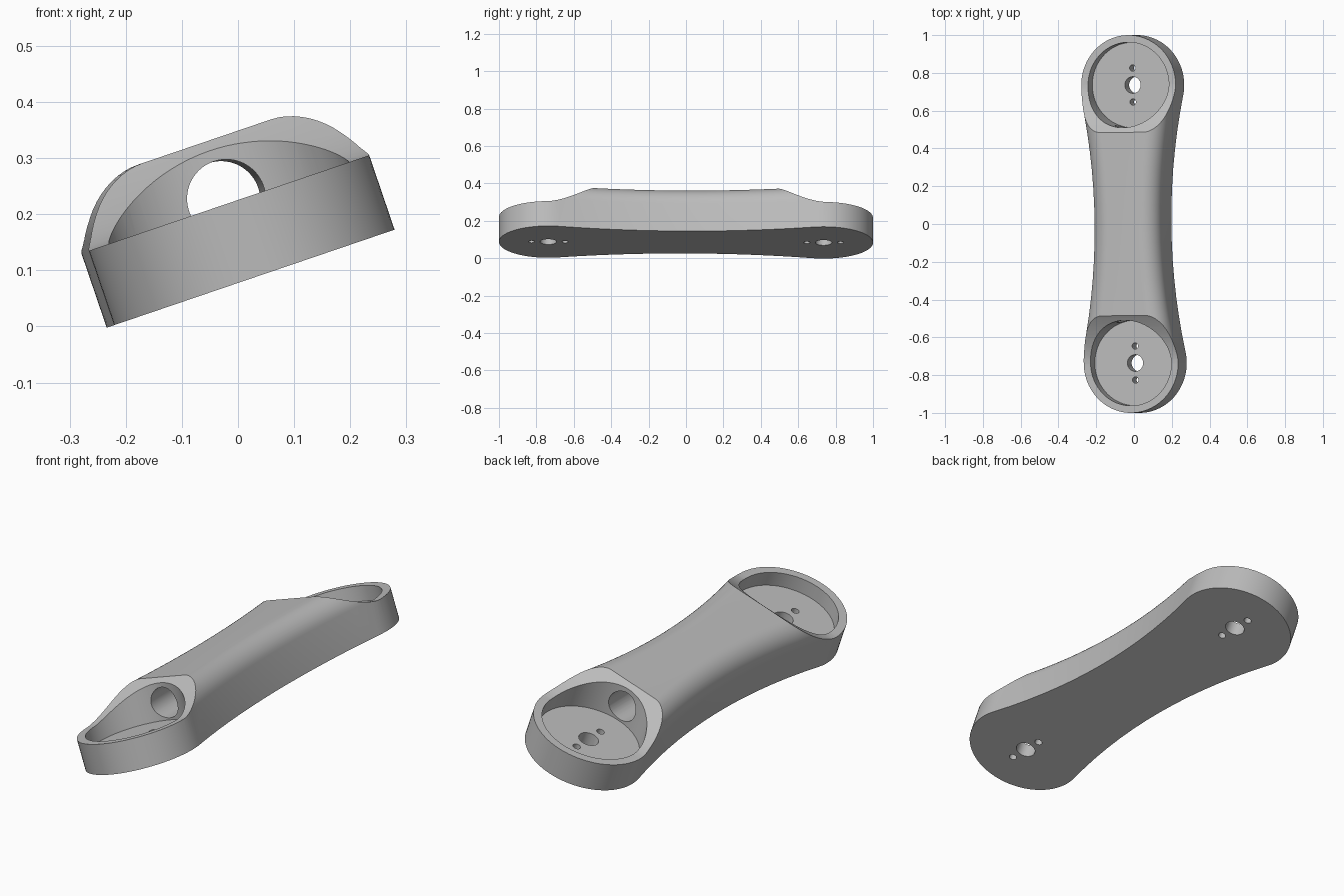
import bpy, bmesh
from math import pi, sin, cos, radians, sqrt, atan2
from mathutils import Matrix

if "Cube" in bpy.data.objects:
    bpy.data.objects.remove(bpy.data.objects["Cube"], do_unlink=True)

END_Y, END_R = 0.736, 0.264      # rounded ends
WAIST = 0.185                    # half width at the middle
TOP, FILLET = 0.257, 0.1         # arm height and rounded shoulders
RIM, FLOOR = 0.14, 0.07          # cup rim and cup floor heights
TILT, TWIST = radians(18.8), 0.0095

grey = bpy.data.materials.new("plain_grey")
grey.use_nodes = True
COLOUR = (0.5, 0.5, 0.5, 1)
grey.diffuse_color = COLOUR
grey.node_tree.nodes["Principled BSDF"].inputs["Base Color"].default_value = COLOUR


def make_object(name, bm):
    bmesh.ops.recalc_face_normals(bm, faces=bm.faces[:])
    mesh = bpy.data.meshes.new(name)
    bm.to_mesh(mesh)
    bm.free()
    mesh.materials.append(grey)
    obj = bpy.data.objects.new(name, mesh)
    bpy.context.collection.objects.link(obj)
    return obj


# Waisted outline: end circles joined by tangent concave side arcs
ARC_R = (END_Y**2 + WAIST**2 - END_R**2) / (2 * (END_R - WAIST))
ARC_X = WAIST + ARC_R
LEAN = atan2(END_Y, ARC_X)


def outline(inset):
    r, big = END_R - inset, ARC_R + inset
    quarter = []
    for i in range(14):
        a = LEAN - 2 * LEAN * i / 14
        quarter.append((ARC_X - big * cos(a), -big * sin(a)))
    for i in range(48):
        a = -LEAN + (pi + 2 * LEAN) * i / 48
        quarter.append((r * cos(a), END_Y + r * sin(a)))
    return quarter + [(-x, -y) for x, y in quarter]


def make_body():
    bm = bmesh.new()
    levels = [(0, 0)]
    for i in range(13):
        a = pi / 2 * i / 12
        levels.append((FILLET * (1 - cos(a)), TOP - FILLET + FILLET * sin(a)))
    rings = [[bm.verts.new((x, y, z)) for x, y in outline(d)] for d, z in levels]
    for low, high in zip(rings, rings[1:]):
        for i in range(len(low)):
            j = (i + 1) % len(low)
            bm.faces.new((low[i], low[j], high[j], high[i]))
    bm.faces.new(rings[0])
    bm.faces.new(rings[-1])
    return make_object("arm_body", bm)


def cylinder(name, radius, y, bottom, top, sides):
    bm = bmesh.new()
    bmesh.ops.create_cone(bm, cap_ends=True, segments=sides, radius1=radius, radius2=radius,
                          depth=top - bottom,
                          matrix=Matrix.Translation((0, y, (bottom + top) / 2)))
    return make_object(name, bm)


def rim_cutter(side):
    # Flat over the cup, then sweeping up to the arm top
    start, reach = 0.74, 0.255
    profile = [(1.2, RIM)]
    for i in range(15):
        t = 1.2 * i / 14
        profile.append((start - reach * t, RIM + (TOP - RIM) * t**1.6))
    profile.append((1.2, profile[-1][1]))
    bm = bmesh.new()
    face = bm.faces.new([bm.verts.new((-0.5, side * y, z)) for y, z in profile])
    new = bmesh.ops.extrude_face_region(bm, geom=[face])["geom"]
    bmesh.ops.translate(bm, vec=(1, 0, 0),
                        verts=[v for v in new if isinstance(v, bmesh.types.BMVert)])
    return make_object("rim_cutter", bm)


body = make_body()

# Cutters for both ends: sloped rim, cup, axle hole and two screw holes
cutters = []
for side in (-1, 1):
    y = side * END_Y
    cutters.append(rim_cutter(side))
    cutters.append(cylinder("cup_cutter", 0.226, y, FLOOR, 0.5, 96))
    cutters.append(cylinder("axle_cutter", 0.044, y, -0.1, 0.12, 40))
    for offset in (-0.09, 0.09):
        cutters.append(cylinder("screw_cutter", 0.017, y + offset, -0.1, 0.12, 20))

# Long bore linking the two cups
bore = cylinder("bore_cutter", 0.07, 0, -0.62, 0.62, 56)
bore.data.transform(Matrix.Translation((0, 0, 0.149)) @ Matrix.Rotation(pi / 2, 4, "X"))
cutters.append(bore)

bpy.ops.object.select_all(action="DESELECT")
bpy.context.view_layer.objects.active = body
body.select_set(True)
for cutter in cutters:
    cutter.hide_render = True
    mod = body.modifiers.new("cut", "BOOLEAN")
    mod.operation, mod.solver, mod.object = "DIFFERENCE", "EXACT", cutter
    bpy.ops.object.modifier_apply(modifier=mod.name)
    bpy.data.objects.remove(cutter, do_unlink=True)

# Lean the arm onto its lower edge
body.data.transform(Matrix.Translation((0.0225, 0, END_R * sin(TILT)))
                    @ Matrix.Rotation(-TILT, 4, "Y") @ Matrix.Rotation(TWIST, 4, "Z"))
bpy.ops.object.shade_smooth_by_angle(angle=radians(25))
